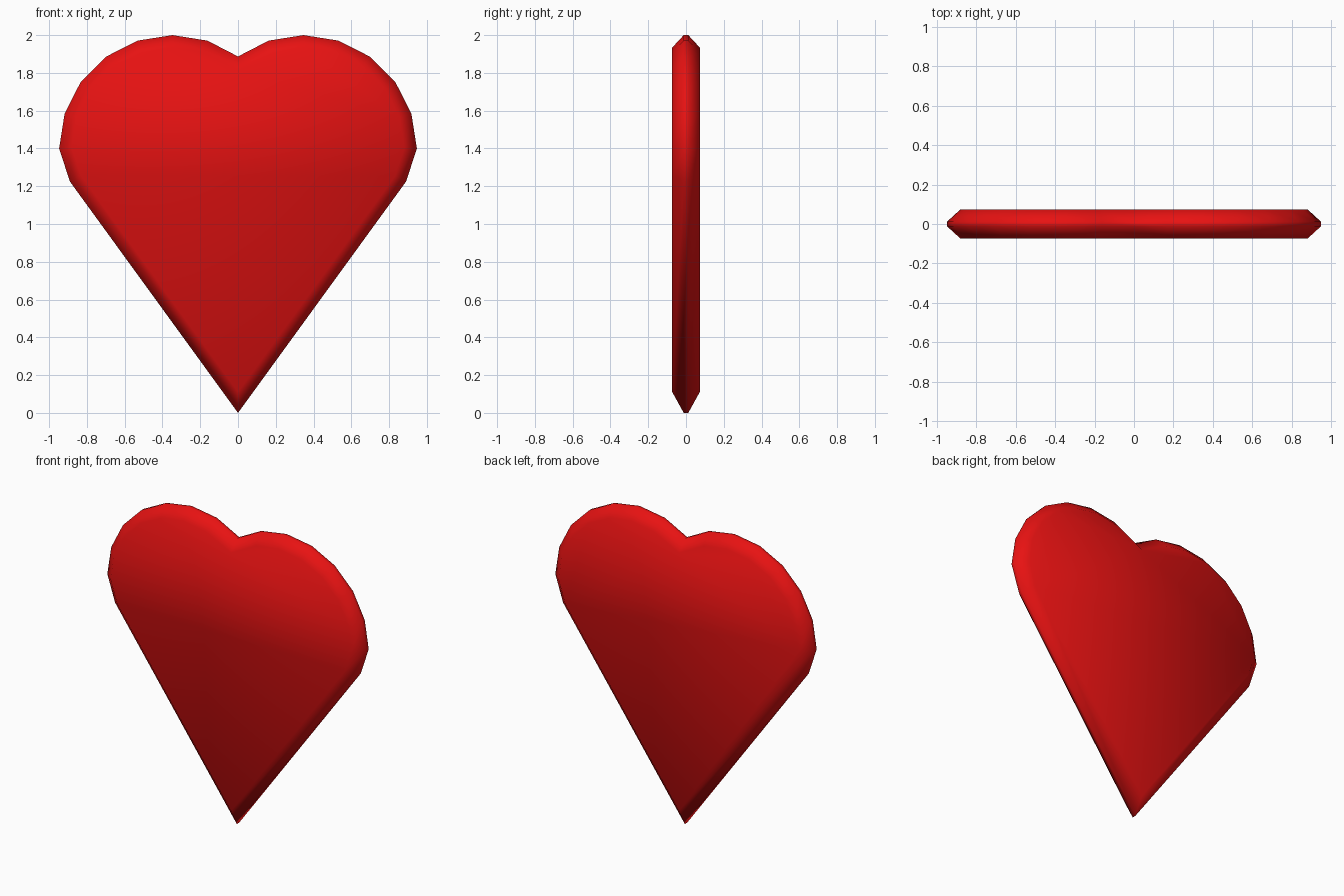
import bpy, bmesh, math
from mathutils import Vector

if "Cube" in bpy.data.objects:
    bpy.data.objects.remove(bpy.data.objects["Cube"])

EDGE_Y, FACE_Y, INSET = 0.012, 0.073, 0.065

red = bpy.data.materials.new("heart red")
red.diffuse_color = (0.8, 0.006, 0.006, 1)
red.use_nodes = True
red.node_tree.nodes["Principled BSDF"].inputs["Base Color"].default_value = red.diffuse_color

# Heart outline: round lobe on the right, mirrored to the left
def lobe(deg):
    a = math.radians(deg)
    return Vector((0.347 + 0.6 * math.cos(a), 1.4 + 0.6 * math.sin(a)))

right = [Vector((0.89, 1.225))] + [lobe(d) for d in range(0, 109, 18)]
left = [Vector((-p.x, p.y)) for p in reversed(right)]
outline = [Vector((0, 0))] + right + [Vector((0, 1.887))] + left

# Mitred inset of the counter-clockwise outline, for the flat front and back
def inset(points, d):
    result = []
    for i, p in enumerate(points):
        a = (p - points[i - 1]).normalized()
        b = (points[(i + 1) % len(points)] - p).normalized()
        na, nb = Vector((-a.y, a.x)), Vector((-b.y, b.x))
        result.append(p + (na + nb) * d / (1 + na.dot(nb)))
    return result

inner = inset(outline, INSET)

# Bevelled plate: four rings from front to back
bm = bmesh.new()
rings = [[bm.verts.new((p.x, y, p.y)) for p in pts]
         for pts, y in ((inner, -FACE_Y), (outline, -EDGE_Y),
                        (outline, EDGE_Y), (inner, FACE_Y))]
n = len(outline)
for r, s in zip(rings, rings[1:]):
    for i in range(n):
        j = (i + 1) % n
        bm.faces.new((r[i], r[j], s[j], s[i]))
bm.faces.new(rings[0])
bm.faces.new(rings[-1][::-1])
bmesh.ops.recalc_face_normals(bm, faces=bm.faces)
for f in bm.faces:
    f.smooth = True

mesh = bpy.data.meshes.new("heart")
bm.to_mesh(mesh)
bm.free()
mesh.materials.append(red)
heart = bpy.data.objects.new("heart", mesh)
bpy.context.collection.objects.link(heart)
